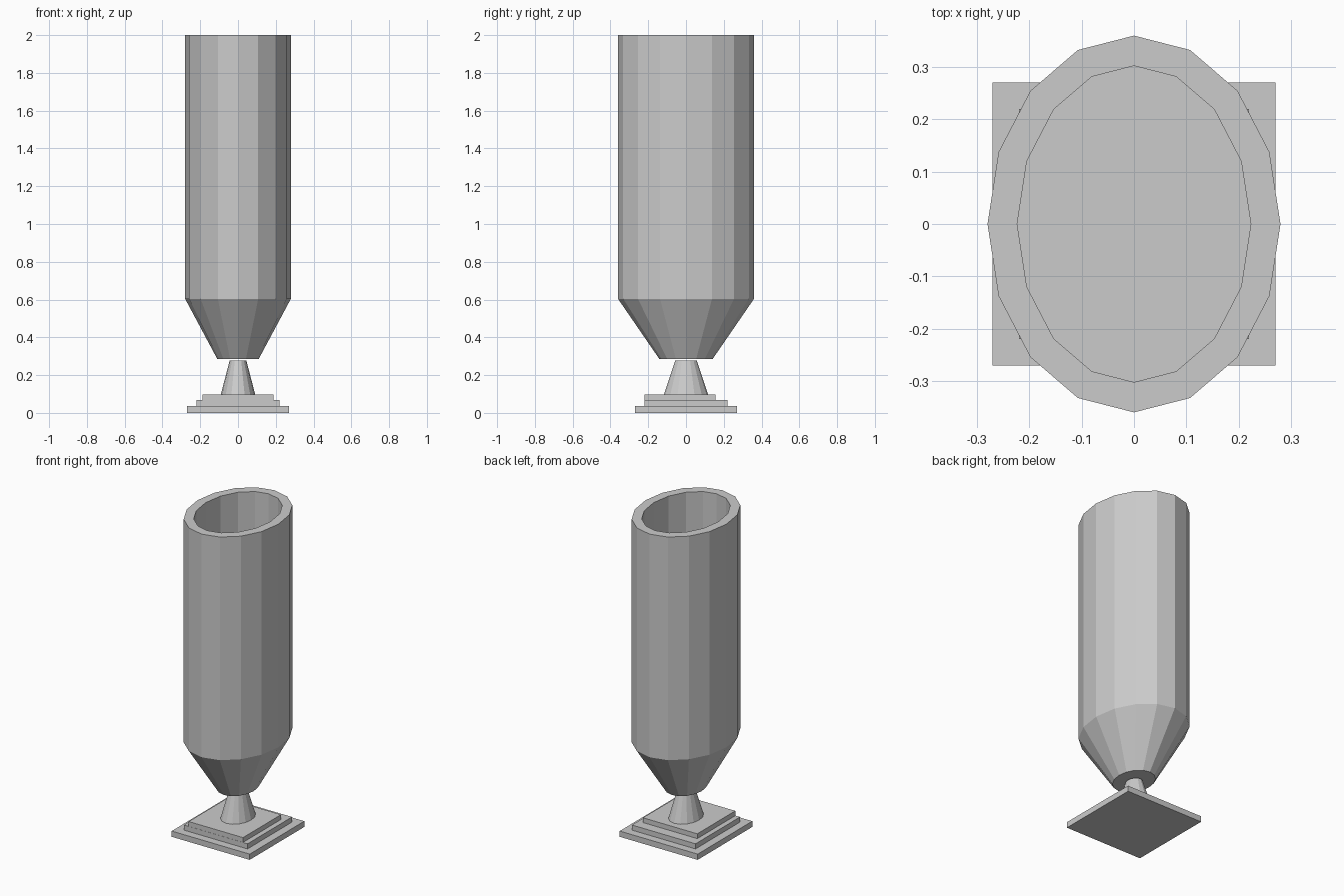
import bpy, bmesh, math
from mathutils import Matrix, Vector

if "Cube" in bpy.data.objects:
    bpy.data.objects.remove(bpy.data.objects["Cube"])

SIDES = 16
RATIO = 0.28 / 0.36   # oval: x radius relative to y radius


def finish(bm, name):
    bmesh.ops.recalc_face_normals(bm, faces=bm.faces[:])
    mesh = bpy.data.meshes.new(name)
    bm.to_mesh(mesh)
    bm.free()
    obj = bpy.data.objects.new(name, mesh)
    bpy.context.collection.objects.link(obj)
    return obj


def slab(name, half, z0, z1, y=0.0):
    bm = bmesh.new()
    bmesh.ops.create_cube(bm, size=1, matrix=Matrix.Translation((0, y, (z0 + z1) / 2))
                          @ Matrix.Diagonal((2 * half, 2 * half, z1 - z0, 1)))
    return finish(bm, name)


def oval_stack(profile):
    """Closed oval solid through (y radius, z) rings; returns bmesh and top face."""
    bm = bmesh.new()
    rings = []
    for r, z in profile:
        angles = [2 * math.pi * i / SIDES for i in range(SIDES)]
        rings.append([bm.verts.new((r * RATIO * math.cos(a), r * math.sin(a), z)) for a in angles])
    for lo, hi in zip(rings, rings[1:]):
        for i in range(SIDES):
            j = (i + 1) % SIDES
            bm.faces.new((lo[i], lo[j], hi[j], hi[i]))
    bm.faces.new(rings[0][::-1])
    top = bm.faces.new(rings[-1])
    bm.normal_update()
    return bm, top


# Stepped square base, top step set toward the front
slab("base_lower_step", 0.27, 0.0, 0.036)
slab("base_middle_step", 0.22, 0.036, 0.068)
slab("base_upper_step", 0.188, 0.068, 0.098, y=-0.031)

# Tapered stem
bm, _ = oval_stack([(0.117, 0.098), (0.057, 0.277)])
finish(bm, "stem")

# Tall oval cup: tapered bottom, straight wall, hollowed from the rim
bm, top = oval_stack([(0.14, 0.284), (0.36, 0.604), (0.36, 2.0)])
bmesh.ops.inset_region(bm, faces=[top], thickness=0.056, use_even_offset=True)
floor = bmesh.ops.extrude_discrete_faces(bm, faces=[top])["faces"][0]
bmesh.ops.translate(bm, verts=floor.verts[:], vec=Vector((0, 0, -1.39)))
finish(bm, "cup")
